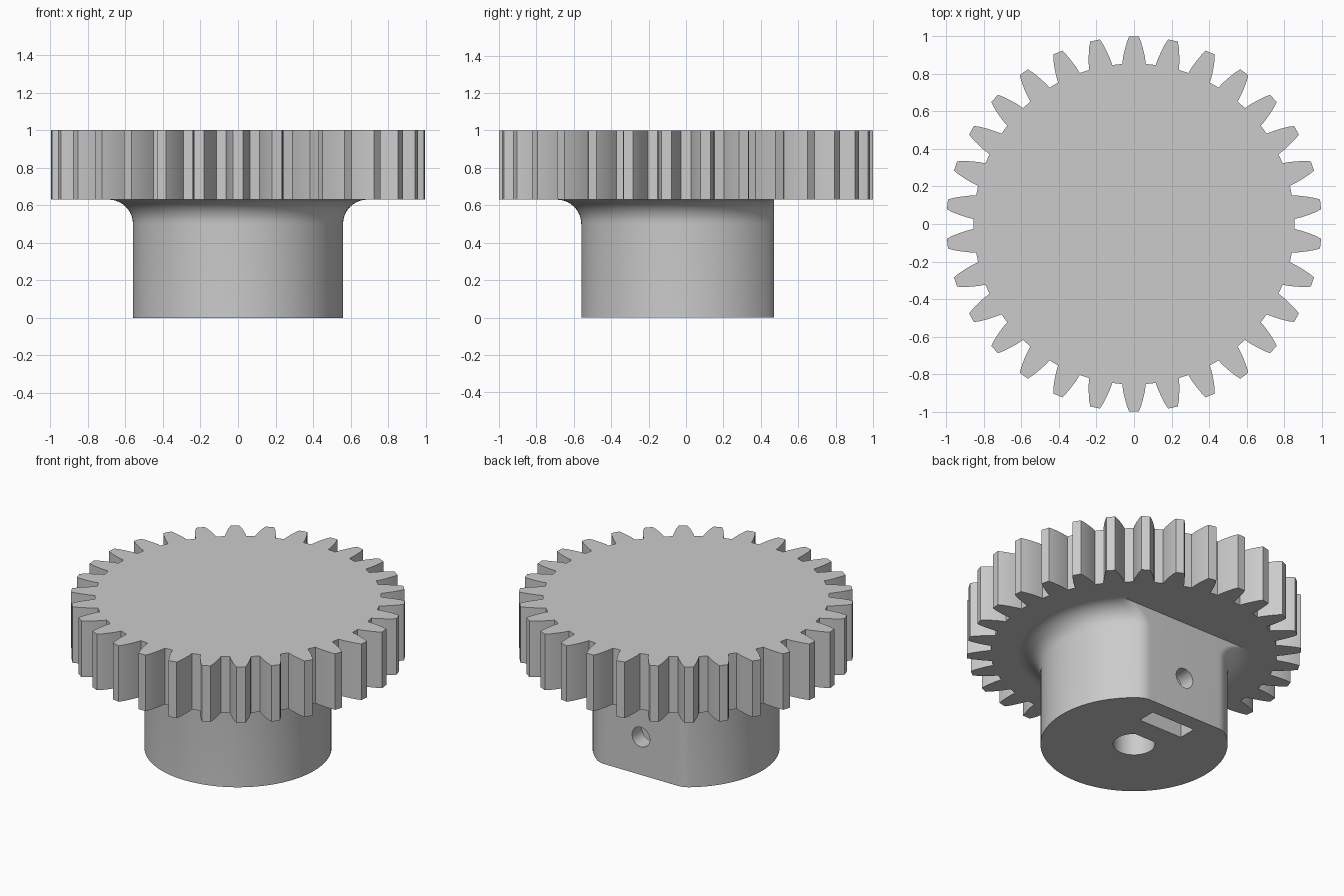
import bpy
import bmesh
from math import sin, cos, pi, sqrt, atan2, radians

TEETH = 30
GEAR_BASE, GEAR_TOP = 0.63, 1.0
HUB_R, FILLET, FLAT_Y, CORNER = 0.56, 0.13, 0.47, 0.12

old = bpy.data.objects.get("Cube")
if old:
    bpy.data.objects.remove(old, do_unlink=True)

grey = bpy.data.materials.new("light grey")
grey.use_nodes = True
grey.diffuse_color = (0.6, 0.6, 0.6, 1)
grey.node_tree.nodes["Principled BSDF"].inputs["Base Color"].default_value = (0.6, 0.6, 0.6, 1)


def loft(name, rings):
    """Join equal-length rings of points into a closed solid."""
    bm = bmesh.new()
    loops = [[bm.verts.new(p) for p in ring] for ring in rings]
    for a, b in zip(loops, loops[1:]):
        for i in range(len(a)):
            j = (i + 1) % len(a)
            bm.faces.new((a[i], a[j], b[j], b[i]))
    bm.faces.new(loops[0])
    bm.faces.new(loops[-1])
    bmesh.ops.recalc_face_normals(bm, faces=bm.faces)
    mesh = bpy.data.meshes.new(name)
    bm.to_mesh(mesh)
    bm.free()
    mesh.materials.append(grey)
    obj = bpy.data.objects.new(name, mesh)
    bpy.context.collection.objects.link(obj)
    return obj


def prism(name, outline, z0, z1):
    return loft(name, [[(x, y, z) for x, y in outline] for z in (z0, z1)])


def activate(obj):
    bpy.ops.object.select_all(action='DESELECT')
    obj.select_set(True)
    bpy.context.view_layer.objects.active = obj


def cut(obj, cutter):
    mod = obj.modifiers.new("cut", 'BOOLEAN')
    mod.operation, mod.solver, mod.object = 'DIFFERENCE', 'EXACT', cutter
    activate(obj)
    bpy.ops.object.modifier_apply(modifier=mod.name)
    bpy.data.objects.remove(cutter, do_unlink=True)


# Toothed wheel: one tooth flank (half width, height), mirrored and repeated
flank = [(0.063, 0.853), (0.058, 0.89), (0.049, 0.93), (0.038, 0.97), (0.026, 1.0)]
tooth = flank + [(-x, y) for x, y in reversed(flank)]
outline = []
for i in range(TEETH):
    a = 2 * pi * i / TEETH
    outline += [(x * cos(a) - y * sin(a), x * sin(a) + y * cos(a)) for x, y in tooth]
gear = prism("toothed_wheel", outline, GEAR_BASE, GEAR_TOP)


# Hub: round section with one flat side and softened corners
def hub_section(r, z):
    cy = FLAT_Y - CORNER
    cx = sqrt((r - CORNER) ** 2 - cy ** 2)
    a = atan2(cy, cx)
    half = []
    for k in range(9):
        t = pi / 2 + (a - pi / 2) * k / 8
        half.append((cx + CORNER * cos(t), cy + CORNER * sin(t), z))
    for k in range(1, 40):
        t = a + (-pi / 2 - a) * k / 40
        half.append((r * cos(t), r * sin(t), z))
    return half + [(0, -r, z)] + [(-x, y, z) for x, y, z in reversed(half)]


rings = [hub_section(HUB_R, 0)]
for k in range(11):
    t = pi / 2 * k / 10
    rings.append(hub_section(HUB_R + FILLET * (1 - cos(t)),
                             GEAR_BASE - FILLET * (1 - sin(t))))
rings.append(hub_section(HUB_R + FILLET, GEAR_BASE + 0.02))
hub = loft("hub", rings)

# Shaft bore with a flat on the set screw side
bore = [(0.125 * cos(2 * pi * k / 64), min(0.125 * sin(2 * pi * k / 64), 0.1))
        for k in range(64)]
cut(hub, prism("bore_cutter", bore, -0.1, 0.6))

# Slot for the nut, open at the bottom
slot = [(-0.16, 0.245), (0.16, 0.245), (0.16, 0.365), (-0.16, 0.365)]
cut(hub, prism("slot_cutter", slot, -0.1, 0.41))

# Set screw hole from the flat into the bore
ring = [(0.065 * cos(2 * pi * k / 40), 0.25 + 0.065 * sin(2 * pi * k / 40))
        for k in range(40)]
cut(hub, loft("screw_cutter", [[(x, y, z) for x, z in ring] for y in (0.03, 0.6)]))

for obj in (hub, gear):
    activate(obj)
    bpy.ops.object.shade_smooth_by_angle(angle=radians(25))
